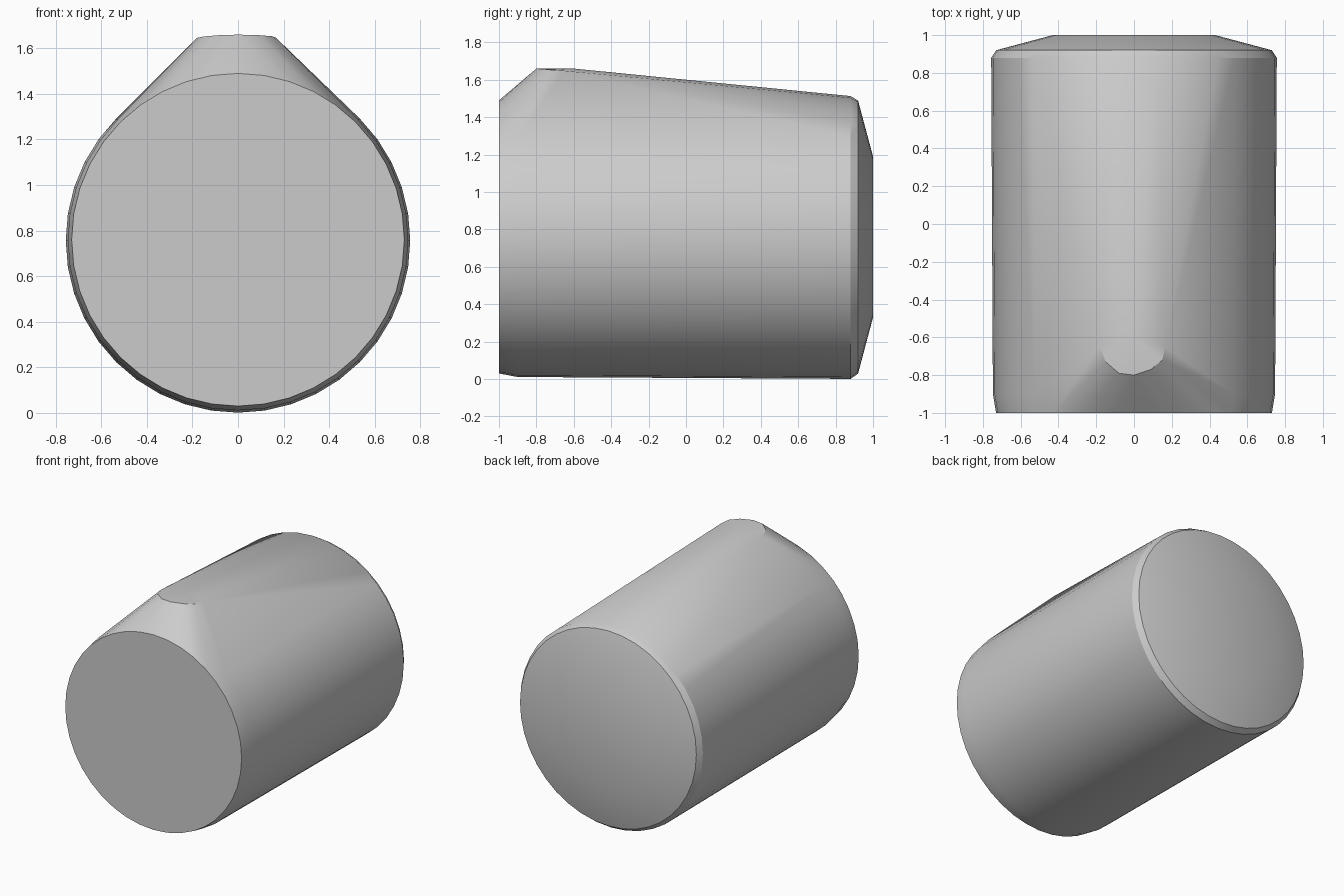
import bpy, bmesh
from math import cos, sin, tau, radians

cube = bpy.data.objects.get("Cube")
if cube:
    bpy.data.objects.remove(cube, do_unlink=True)

# Plain grey surface
grey = bpy.data.materials.new("plain grey")
grey.use_nodes = True
colour = (0.6, 0.6, 0.6, 1)
grey.diffuse_color = colour
grey.node_tree.nodes["Principled BSDF"].inputs["Base Color"].default_value = colour


def ring(bm, y, z, radius, sides=40):
    """Circle of points facing along y."""
    for i in range(sides):
        a = tau * i / sides
        bm.verts.new((radius * sin(a), y, z + radius * cos(a)))


bm = bmesh.new()
# Barrel sections from the front disc to the back cap
for y, z, radius in [(-1, 0.76, 0.73), (-0.9, 0.758, 0.747), (0.88, 0.757, 0.756),
                     (0.92, 0.759, 0.73), (1, 0.76, 0.43)]:
    ring(bm, y, z, radius)

# Rounded front end of the raised ridge on top
for point in [(-0.18, -0.65, 1.646), (-0.15, -0.73, 1.652), (-0.08, -0.79, 1.658),
              (0, -0.8, 1.66), (0.09, -0.77, 1.658), (0.15, -0.72, 1.653),
              (0.165, -0.65, 1.648), (0, -0.6, 1.66)]:
    bm.verts.new(point)

# Stretch one skin over all sections
hull = bmesh.ops.convex_hull(bm, input=bm.verts[:])
spare = [v for v in set(hull["geom_interior"] + hull["geom_unused"])
         if isinstance(v, bmesh.types.BMVert) and v.is_valid and not v.link_faces]
bmesh.ops.delete(bm, geom=spare, context="VERTS")
# Merge the flat front disc and back cap into single faces
bmesh.ops.dissolve_limit(bm, angle_limit=radians(0.3), verts=bm.verts[:], edges=bm.edges[:])
bmesh.ops.recalc_face_normals(bm, faces=bm.faces[:])

mesh = bpy.data.meshes.new("ridged_barrel")
bm.to_mesh(mesh)
bm.free()
mesh.materials.append(grey)
barrel = bpy.data.objects.new("ridged_barrel", mesh)
bpy.context.collection.objects.link(barrel)

# Smooth sides with crisp rims
bpy.ops.object.select_all(action="DESELECT")
barrel.select_set(True)
bpy.context.view_layer.objects.active = barrel
bpy.ops.object.shade_smooth_by_angle(angle=radians(30))
